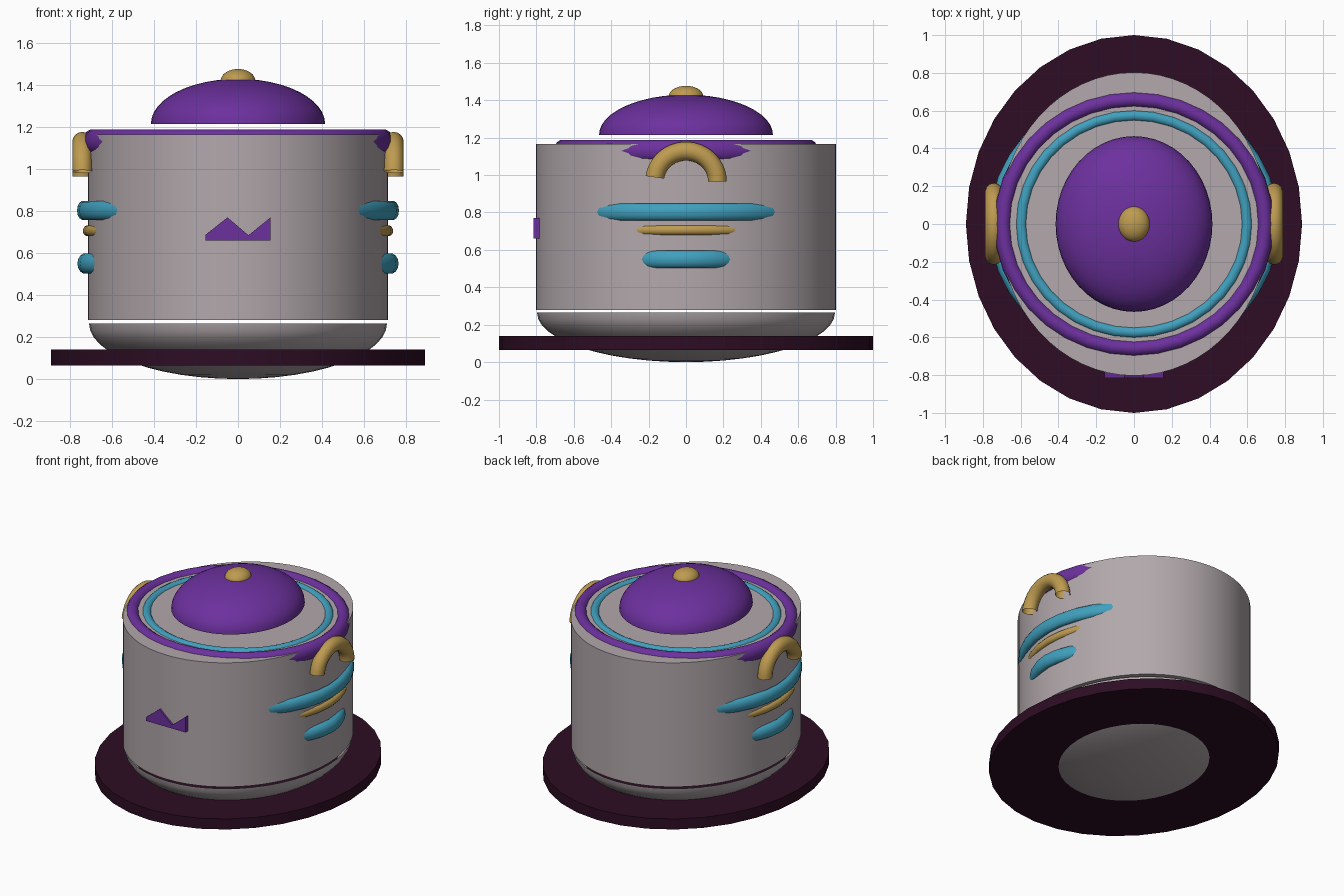
import bpy, bmesh, math
from mathutils import Matrix, Vector

if "Cube" in bpy.data.objects:
    bpy.data.objects.remove(bpy.data.objects["Cube"])


def material(name, rgb):
    m = bpy.data.materials.new(name)
    m.diffuse_color = (*rgb, 1)
    m.use_nodes = True
    m.node_tree.nodes["Principled BSDF"].inputs["Base Color"].default_value = m.diffuse_color
    return m


GREY = material("warm grey", (0.445, 0.392, 0.407))
PURPLE = material("purple", (0.15, 0.03, 0.34))
CYAN = material("cyan", (0.051, 0.352, 0.515))
GOLD = material("gold", (0.515, 0.328, 0.08))
PLUM = material("dark plum", (0.026, 0.004, 0.017))


def finish(bm, name, mat, smooth=True):
    bmesh.ops.recalc_face_normals(bm, faces=bm.faces)
    me = bpy.data.meshes.new(name)
    bm.to_mesh(me)
    bm.free()
    me.materials.append(mat)
    ob = bpy.data.objects.new(name, me)
    bpy.context.collection.objects.link(ob)
    if smooth:
        bpy.ops.object.select_all(action='DESELECT')
        ob.select_set(True)
        bpy.context.view_layer.objects.active = ob
        bpy.ops.object.shade_smooth_by_angle(angle=math.radians(40))
    return ob


def drum(name, mat, rx, ry, z0, z1, sides):
    bm = bmesh.new()
    bmesh.ops.create_cone(bm, cap_ends=True, segments=sides, radius1=1, radius2=1, depth=1)
    bmesh.ops.scale(bm, vec=(rx, ry, z1 - z0), verts=bm.verts)
    bmesh.ops.translate(bm, vec=(0, 0, (z0 + z1) / 2), verts=bm.verts)
    return finish(bm, name, mat)


def ellipsoid(name, mat, radii, z, keep=0):
    """keep: 0 whole, 1 open upper half, -1 open lower half"""
    bm = bmesh.new()
    bmesh.ops.create_uvsphere(bm, u_segments=48, v_segments=24, radius=1)
    if keep:
        gone = [v for v in bm.verts if v.co.z * keep < -1e-4]
        bmesh.ops.delete(bm, geom=gone, context='VERTS')
    bmesh.ops.scale(bm, vec=radii, verts=bm.verts)
    bmesh.ops.translate(bm, vec=(0, 0, z), verts=bm.verts)
    ob = finish(bm, name, mat)
    if keep < 0:
        ob.data.update()
    return ob


def ring(name, mat, ax, ay, tube, tube_z, z, arc=math.tau, matrix=Matrix(), n=36, m=14):
    """Elliptical torus, or an open-ended part of one when arc is under a full turn"""
    bm = bmesh.new()
    full = arc > 6.28
    loops = []
    for i in range(n if full else n + 1):
        a = arc * i / n
        loops.append([bm.verts.new(matrix @ Vector((
            (ax + tube * math.cos(b)) * math.cos(a),
            (ay + tube * math.cos(b)) * math.sin(a),
            z + tube_z * math.sin(b)))) for b in (math.tau * j / m for j in range(m))])
    for i in range(n):
        p, q = loops[i], loops[(i + 1) % len(loops)]
        for j in range(m):
            k = (j + 1) % m
            bm.faces.new((p[j], q[j], q[k], p[k]))
    return finish(bm, name, mat)


# Pot: base plate, rounded bottom and main body
drum("base_plate", PLUM, 0.89, 1.0, 0.065, 0.14, 32)
ellipsoid("rounded_bottom", GREY, (0.71, 0.797, 0.265), 0.265, keep=-1)
drum("body", GREY, 0.715, 0.803, 0.28, 1.165, 64)

# Lid: dome and knob
ellipsoid("lid_dome", PURPLE, (0.415, 0.465, 0.215), 1.215, keep=1)
ellipsoid("lid_knob", GOLD, (0.083, 0.093, 0.058), 1.419)

# Rings on the rim, and bands that break through the body sides
ring("rim_ring", PURPLE, 0.694, 0.66, 0.046, 0.06, 1.13)
ring("inner_rim_ring", CYAN, 0.598, 0.575, 0.03, 0.03, 1.15)
ring("upper_band", CYAN, 0.735, 0.69, 0.032, 0.047, 0.803)
ring("middle_band", GOLD, 0.717, 0.64, 0.022, 0.026, 0.706)
ring("lower_band", CYAN, 0.73, 0.50, 0.035, 0.048, 0.55)

# Arched handles on both sides
for side, s in (("right", 1), ("left", -1)):
    stand = Matrix(((0, 0, 1, s * 0.742), (1, 0, 0, 0), (0, 1, 0, 0.965), (0, 0, 0, 1)))
    ring("handle_" + side, GOLD, 0.168, 0.163, 0.05, 0.048, 0, arc=3.0, matrix=stand, n=20)

# Zigzag badge on the front
bm = bmesh.new()
outline = [(-0.155, 0.66), (0.155, 0.66), (0.155, 0.77), (0.05, 0.685), (-0.05, 0.77), (-0.155, 0.687)]
face = bm.faces.new([bm.verts.new((x, -0.815, z)) for x, z in outline])
out = bmesh.ops.extrude_face_region(bm, geom=[face], use_keep_orig=True)
bmesh.ops.translate(bm, vec=(0, 0.032, 0),
                    verts=[g for g in out["geom"] if isinstance(g, bmesh.types.BMVert)])
finish(bm, "front_badge", PURPLE, smooth=False)
